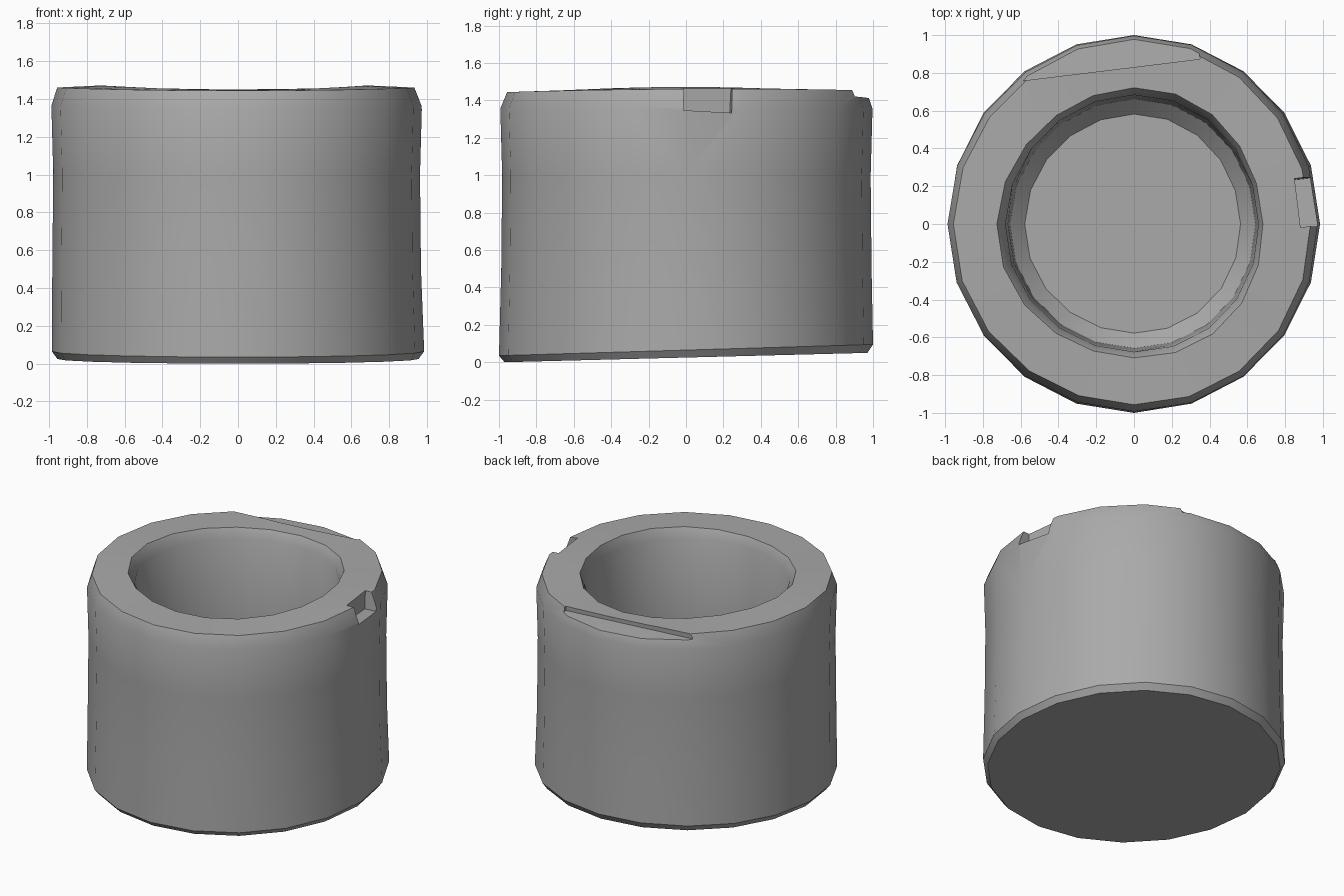
import bpy
import bmesh
from math import sin, cos, tau, radians
from mathutils import Matrix

if "Cube" in bpy.data.objects:
    bpy.data.objects.remove(bpy.data.objects["Cube"], do_unlink=True)

SIDES = 20
stone = bpy.data.materials.new("grey stone")
stone.use_nodes = True
GREY = (0.4, 0.4, 0.4, 1)
stone.diffuse_color = GREY
stone.node_tree.nodes["Principled BSDF"].inputs["Base Color"].default_value = GREY

# Profile from underside, up the wall, over the rim and down into the hollow:
# radius, height, tilt from front to back, wobble along the ring
PROFILE = [
    (0.97, 0.025, 0.025, 0.0),
    (1.00, 0.065, 0.03, 0.0),
    (0.99, 0.50, 0.0, 0.004),
    (0.985, 1.00, 0.0, 0.004),
    (0.995, 1.36, 0.0, 0.004),
    (0.96, 1.455, 0.005, 0.006),
    (0.715, 1.46, 0.0, 0.012),
    (0.68, 1.39, 0.0, 0.006),
    (0.67, 0.80, 0.0, 0.004),
    (0.66, 0.28, 0.0, 0.004),
    (0.58, 0.20, 0.0, 0.004),
]

bm = bmesh.new()
rings = []
for radius, height, tilt, wobble in PROFILE:
    ring = []
    for i in range(SIDES):
        a = tau * i / SIDES
        r = radius - wobble * (cos(a) + sin(3 * a + 1))
        ring.append(bm.verts.new((0.985 * r * cos(a), r * sin(a),
                                  height + tilt * sin(a) + wobble * cos(2 * a))))
    rings.append(ring)
for low, high in zip(rings, rings[1:]):
    for i in range(SIDES):
        j = (i + 1) % SIDES
        bm.faces.new((low[i], low[j], high[j], high[i]))
bm.faces.new(rings[0][::-1])
bm.faces.new(rings[-1])
bmesh.ops.recalc_face_normals(bm, faces=bm.faces)
mesh = bpy.data.meshes.new("stone_basin")
bm.to_mesh(mesh)
bm.free()
basin = bpy.data.objects.new("stone_basin", mesh)
bpy.context.collection.objects.link(basin)
mesh.materials.append(stone)


def chip(name, centre, size, turn, lean):
    """Break a block-shaped piece out of the rim."""
    block = bmesh.new()
    place = (Matrix.Translation(centre) @ Matrix.Rotation(radians(turn), 4, 'Z')
             @ Matrix.Rotation(radians(lean), 4, 'X') @ Matrix.Diagonal((*size, 1)))
    bmesh.ops.create_cube(block, size=1, matrix=place)
    data = bpy.data.meshes.new(name)
    block.to_mesh(data)
    block.free()
    data.materials.append(stone)
    cutter = bpy.data.objects.new(name, data)
    bpy.context.collection.objects.link(cutter)
    cutter.hide_render = True
    cut = basin.modifiers.new(name, 'BOOLEAN')
    cut.operation = 'DIFFERENCE'
    cut.solver = 'EXACT'
    cut.object = cutter
    bpy.context.view_layer.objects.active = basin
    bpy.ops.object.modifier_apply(modifier=name)
    bpy.data.objects.remove(cutter, do_unlink=True)


# Small notch on the left side, long shallow break along the back
chip("side_notch", (0.98, 0.125, 1.46), (0.23, 0.26, 0.24), 7, -3)
chip("back_break", (-0.14, 1.0, 1.52), (0.94, 0.36, 0.22), 7, -4)

bpy.ops.object.select_all(action='DESELECT')
basin.select_set(True)
bpy.context.view_layer.objects.active = basin
bpy.ops.object.shade_smooth_by_angle(angle=radians(30))
